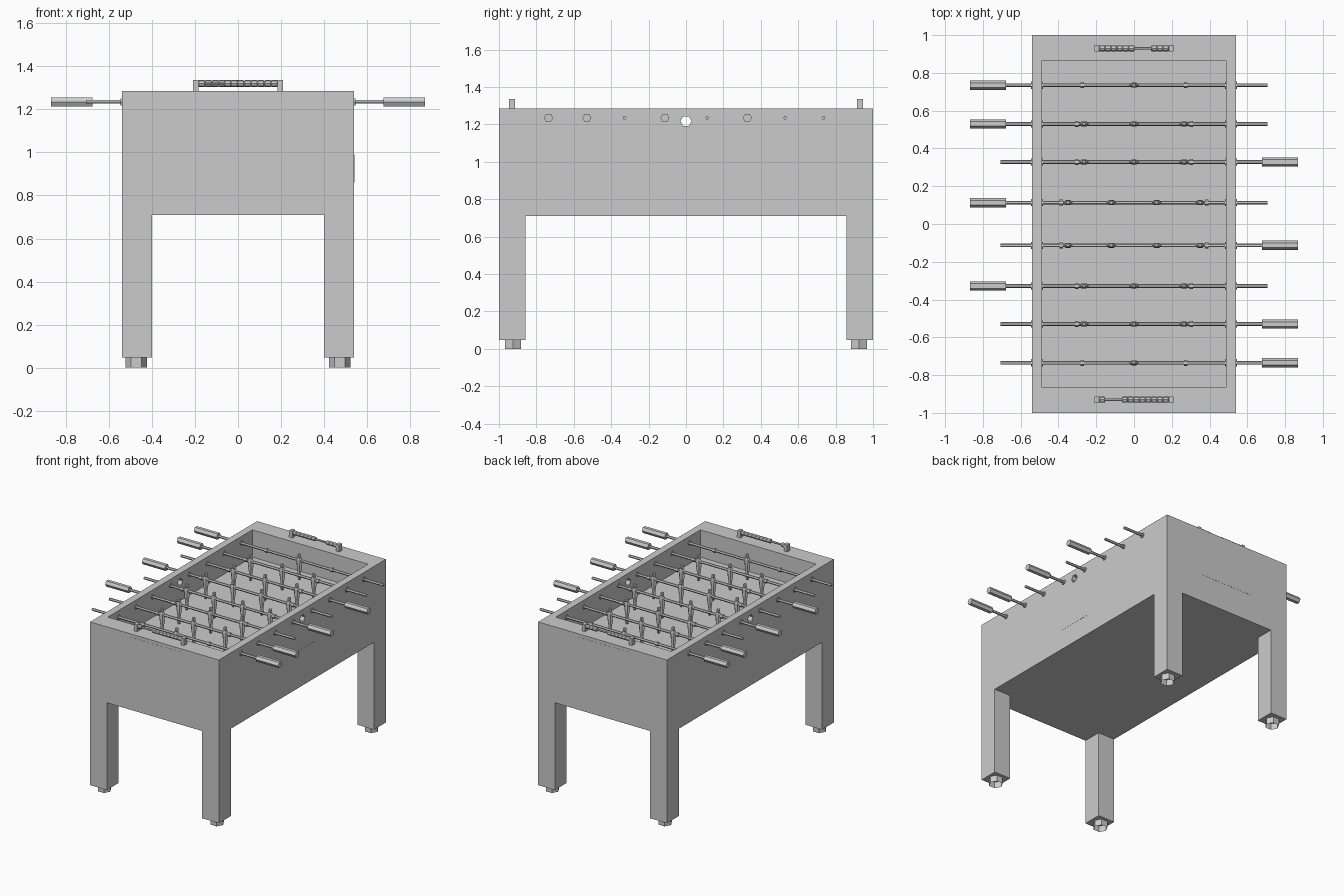
import bpy, bmesh, math

if "Cube" in bpy.data.objects:
    bpy.data.objects.remove(bpy.data.objects["Cube"])

grey = bpy.data.materials.new("plain_grey")
grey.diffuse_color = (0.6, 0.6, 0.6, 1)
grey.use_nodes = True
grey.node_tree.nodes["Principled BSDF"].inputs["Base Color"].default_value = grey.diffuse_color


def loft(bm, rings, cap_start=True):
    """Skin a list of equal rings and cap the ends."""
    loops = [[bm.verts.new(p) for p in ring] for ring in rings]
    n = len(loops[0])
    for a, b in zip(loops, loops[1:]):
        for i in range(n):
            j = (i + 1) % n
            bm.faces.new((a[i], a[j], b[j], b[i]))
    if cap_start:
        bm.faces.new(loops[0][::-1])
    bm.faces.new(loops[-1])


def rect(hx, hy, z, cx=0, cy=0):
    return [(cx + sx * hx, cy + sy * hy, z)
            for sx, sy in ((-1, -1), (1, -1), (1, 1), (-1, 1))]


def ring_x(x, y, z, r, n=6):
    return [(x, y + r * math.cos(i * math.tau / n), z + r * math.sin(i * math.tau / n))
            for i in range(n)]


def ring_z(x, y, z, rx, ry, n=6):
    return [(x + rx * math.cos(i * math.tau / n), y + ry * math.sin(i * math.tau / n), z)
            for i in range(n)]


def bar(bm, x0, x1, y, z, r, n=6):
    loft(bm, [ring_x(x0, y, z, r, n), ring_x(x1, y, z, r, n)])


def box(bm, x0, x1, y0, y1, z0, z1):
    hx, hy, cx, cy = (x1 - x0) / 2, (y1 - y0) / 2, (x0 + x1) / 2, (y0 + y1) / 2
    loft(bm, [rect(hx, hy, z0, cx, cy), rect(hx, hy, z1, cx, cy)])


def finish(bm, name):
    bmesh.ops.recalc_face_normals(bm, faces=bm.faces)
    mesh = bpy.data.meshes.new(name)
    bm.to_mesh(mesh)
    bm.free()
    mesh.materials.append(grey)
    ob = bpy.data.objects.new(name, mesh)
    bpy.context.collection.objects.link(ob)
    return ob


# Cabinet: outer walls, rim and sunken playing field
TOP, BOTTOM, FIELD, ROD_Z = 1.285, 0.709, 1.078, 1.235
bm = bmesh.new()
loft(bm, [rect(0.54, 1.0, BOTTOM), rect(0.54, 1.0, TOP),
          rect(0.486, 0.866, TOP), rect(0.486, 0.866, FIELD)])
cabinet = finish(bm, "cabinet")

# Ball entry hole through both long walls
bm = bmesh.new()
bar(bm, -0.7, 0.7, 0, 1.217, 0.03)
cutter = finish(bm, "ball_hole_cutter")
cutter.hide_render = True
cutter.hide_set(True)
cut = cabinet.modifiers.new("ball_hole", 'BOOLEAN')
cut.operation = 'DIFFERENCE'
cut.solver = 'EXACT'
cut.object = cutter

# Thin plates on the end walls and the ball return side
for s, name in ((-1, "front_panel"), (1, "back_panel")):
    bm = bmesh.new()
    y0, y1 = sorted((s * 0.998, s * 1.001))
    box(bm, -0.23, 0.23, y0, y1, 0.92, 1.26)
    finish(bm, name)
bm = bmesh.new()
box(bm, 0.538, 0.541, -0.15, 0.15, 0.86, 0.99)
finish(bm, "ball_return_panel")

# Legs and hollow hexagonal levelling feet
for sx in (-1, 1):
    for sy in (-1, 1):
        bm = bmesh.new()
        loft(bm, [rect(0.07, 0.071, z, sx * 0.47, sy * 0.929) for z in (0.047, BOTTOM)])
        finish(bm, "leg")
        bm = bmesh.new()
        loft(bm, [ring_z(sx * 0.473, sy * 0.925, z, 0.05, 0.05) for z in (0, 0.047)],
             cap_start=False)
        finish(bm, "foot")

# Player outline: height from rod, half width, half depth
BODY = [(-0.145, 0.010, 0.009), (-0.12, 0.017, 0.014), (-0.09, 0.014, 0.011),
        (-0.04, 0.022, 0.014), (0.005, 0.027, 0.015), (0.018, 0.020, 0.012),
        (0.022, 0.010, 0.009), (0.03, 0.014, 0.013), (0.043, 0.014, 0.013),
        (0.049, 0.008, 0.007)]

# Half of the rods: y, handle side, player positions, stopper position
HALF = [(0.735, -1, (0,), 0.275), (0.53, -1, (-0.265, 0, 0.265), 0.303),
        (0.328, 1, (-0.265, 0, 0.265), 0.303),
        (0.113, -1, (-0.35, -0.12, 0.12, 0.35), 0.385)]

for turn in (1, -1):
    for y, side, men, stop in HALF:
        y, side = y * turn, side * turn
        # Rod with stoppers and wall bearings
        bm = bmesh.new()
        bar(bm, -side * 0.707, side * 0.69, y, ROD_Z, 0.010)
        for s in (-1, 1):
            bar(bm, s * (stop - 0.009), s * (stop + 0.009), y, ROD_Z, 0.016)
            bar(bm, s * 0.482, s * 0.546, y, ROD_Z, 0.019)
        finish(bm, "rod")
        # Grip
        bm = bmesh.new()
        bar(bm, side * 0.677, side * 0.868, y, ROD_Z, 0.0245)
        finish(bm, "handle")
        # Players
        bm = bmesh.new()
        for x in men:
            loft(bm, [ring_z(x, y, ROD_Z + h, w, d, 6) for h, w, d in BODY])
        finish(bm, "players")

# Score counters: end posts, wire and sliding beads
for s, left in ((-1, 1), (1, 6)):
    y = s * 0.93
    bm = bmesh.new()
    for e in (-1, 1):
        box(bm, e * 0.197 - 0.013, e * 0.197 + 0.013, y - 0.017, y + 0.017, TOP - 0.005, 1.337)
    bar(bm, -0.19, 0.19, y, 1.32, 0.007)
    finish(bm, "counter_frame")
    bm = bmesh.new()
    w, count = 0.031, 9
    for i in range(count):
        x = -0.184 + i * w if i < left else 0.184 - (count - i) * w
        loft(bm, [ring_x(x + dx, y, 1.32, r, 8) for dx, r in
                  ((0, 0.013), (0.003, 0.016), (w - 0.003, 0.016), (w, 0.013))])
    finish(bm, "counter_beads")
